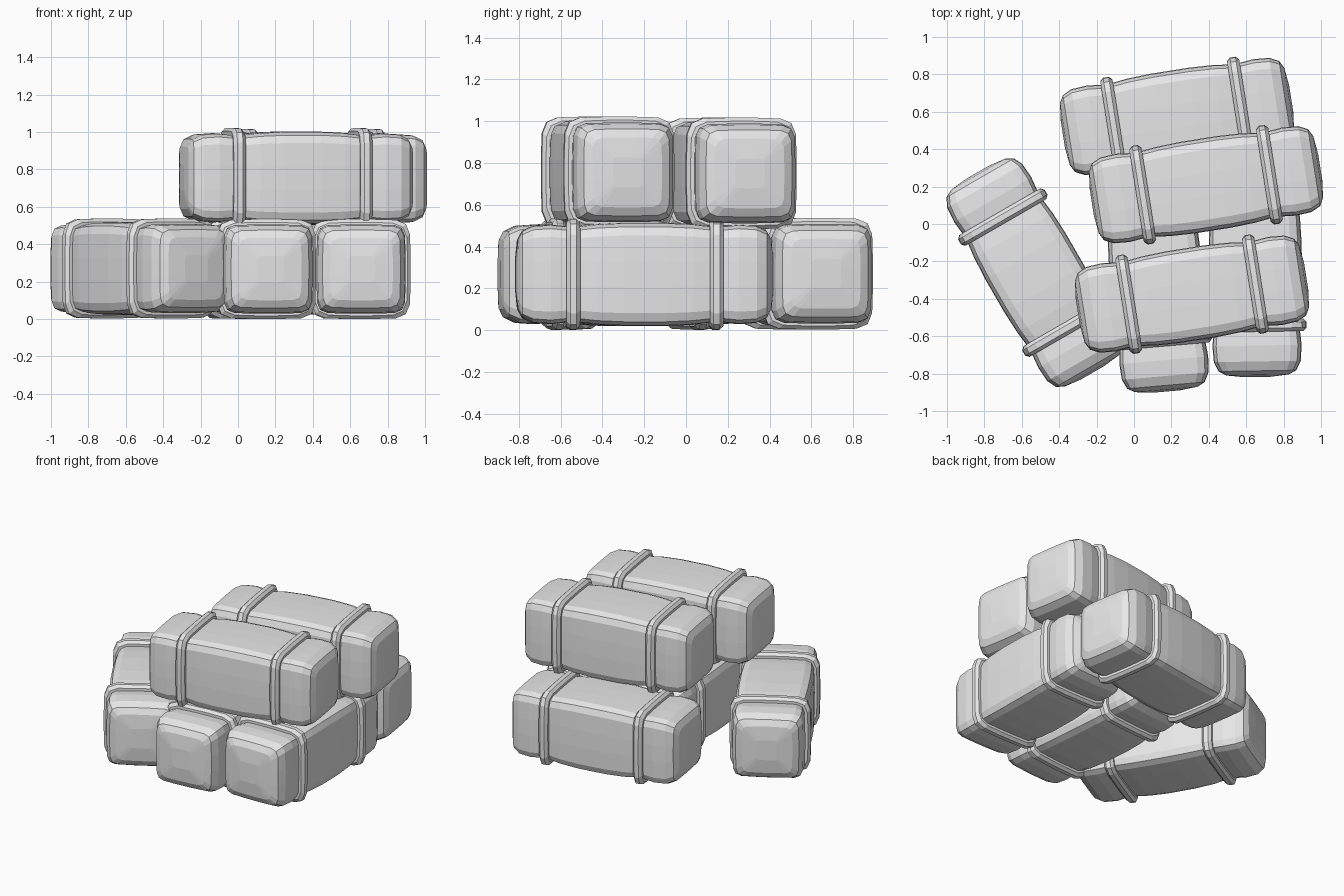
import bpy
import math

cube = bpy.data.objects.get("Cube")
if cube:
    bpy.data.objects.remove(cube, do_unlink=True)

# One plain grey for bales and straps
GREY = (0.8, 0.8, 0.8, 1)
grey = bpy.data.materials.new("plain grey")
grey.use_nodes = True
grey.diffuse_color = GREY
grey.node_tree.nodes["Principled BSDF"].inputs["Base Color"].default_value = GREY


def rounded_square(half, radius):
    """Square section with chamfered corners and faintly bulging sides."""
    pts = []
    flat = half - radius
    for side in range(4):
        turn = side * math.pi / 2
        c, s = math.cos(turn), math.sin(turn)
        local = [(half * 1.015, -flat / 3), (half * 1.015, flat / 3)]
        for step in range(3):
            a = step * math.pi / 4
            local.append((flat + radius * math.cos(a), flat + radius * math.sin(a)))
        pts += [(u * c - v * s, u * s + v * c) for u, v in local]
    return pts


def loft(name, rings, closed):
    """Skin rings of (x, section points); close the tube or cap its ends."""
    n = len(rings[0][1])
    verts = [(x, y, z) for x, section in rings for y, z in section]
    count = len(rings)
    faces = []
    for i in range(count if closed else count - 1):
        a, b = i * n, (i + 1) % count * n
        for j in range(n):
            k = (j + 1) % n
            faces.append((a + j, a + k, b + k, b + j))
    if not closed:
        faces.append(tuple(reversed(range(n))))
        faces.append(tuple(range((count - 1) * n, count * n)))
    # Rings run along +x with anticlockwise sections, so flip to face outward
    faces = [tuple(reversed(f)) for f in faces] if not closed else faces
    mesh = bpy.data.meshes.new(name)
    mesh.from_pydata(verts, [], faces)
    mesh.materials.append(grey)
    import bmesh
    bm = bmesh.new()
    bm.from_mesh(mesh)
    bmesh.ops.recalc_face_normals(bm, faces=bm.faces)
    bm.to_mesh(mesh)
    bm.free()
    return mesh


# Bale body: half widths along half the length, mirrored to the other end
HALF_PROFILE = [(0.1, 0.244), (0.23, 0.238), (0.33, 0.226), (0.36, 0.226),
                (0.45, 0.235), (0.535, 0.229), (0.585, 0.205),
                (0.607, 0.165), (0.618, 0.07)]
profile = [(-x, h) for x, h in reversed(HALF_PROFILE)] + HALF_PROFILE
bale_mesh = loft("bale", [(x, rounded_square(h, h * 0.24)) for x, h in profile], False)

# Strap: chamfered band wrapped round the bale
BAND = [(-0.033, 0.215), (-0.033, 0.246), (-0.015, 0.263),
        (0.015, 0.263), (0.033, 0.246), (0.033, 0.215)]
strap_mesh = loft("strap", [(x, rounded_square(h, 0.075)) for x, h in BAND], True)

# Placement of each bale: name, centre, heading in degrees
BALES = [
    ("top_front_bale", (0.31, -0.375, 0.755), 9),
    ("top_rear_bale", (0.385, 0.21, 0.75), 9),
    ("bottom_back_bale", (0.23, 0.575, 0.27), 9),
    ("bottom_middle_bale", (0.12, -0.28, 0.267), 95),
    ("bottom_left_bale", (0.65, -0.2, 0.267), 91),
    ("bottom_right_bale", (-0.53, -0.26, 0.27), -60),
]
for name, centre, heading in BALES:
    bale = bpy.data.objects.new(name, bale_mesh)
    bale.location = centre
    bale.rotation_euler.z = math.radians(heading)
    bpy.context.collection.objects.link(bale)
    for label, offset in (("first", -0.343), ("second", 0.343)):
        strap = bpy.data.objects.new(f"{name}_{label}_strap", strap_mesh)
        strap.parent = bale
        strap.location.x = offset
        bpy.context.collection.objects.link(strap)
